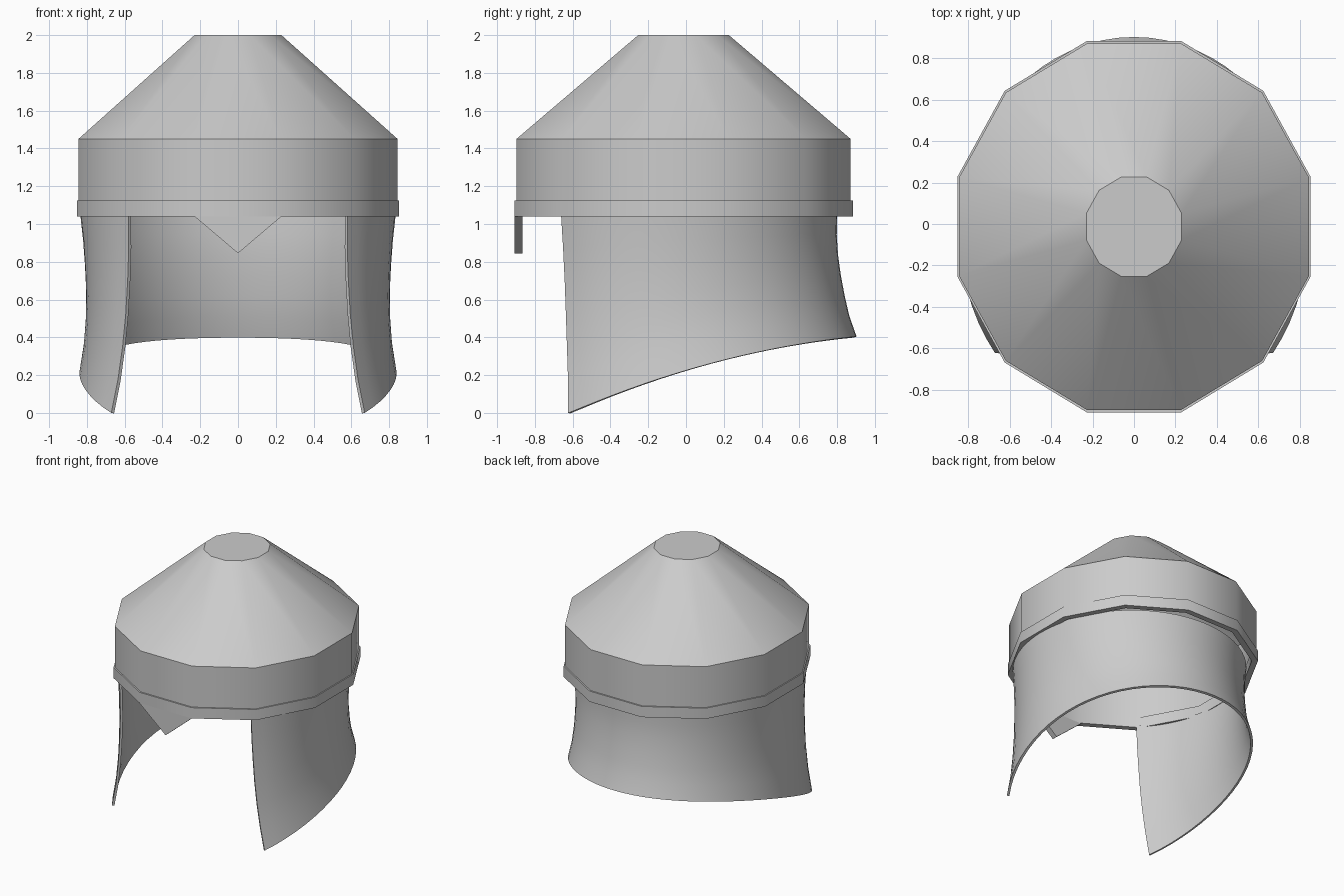
import bpy, bmesh
from math import sin, cos, pi, radians

cube = bpy.data.objects.get("Cube")
if cube:
    bpy.data.objects.remove(cube, do_unlink=True)

steel = bpy.data.materials.new("grey steel")
steel.use_nodes = True
GREY = (0.6, 0.6, 0.6, 1)
steel.diffuse_color = GREY
steel.node_tree.nodes["Principled BSDF"].inputs["Base Color"].default_value = GREY

SIDES = 12
CENTRE_Y = -0.013


def finish(name, bm, thickness=0):
    """Turn a bmesh into a shaded object, thickened inward if asked."""
    if not thickness:
        bmesh.ops.recalc_face_normals(bm, faces=bm.faces)
    mesh = bpy.data.meshes.new(name)
    bm.to_mesh(mesh)
    bm.free()
    mesh.materials.append(steel)
    obj = bpy.data.objects.new(name, mesh)
    bpy.context.collection.objects.link(obj)
    bpy.ops.object.select_all(action='DESELECT')
    obj.select_set(True)
    bpy.context.view_layer.objects.active = obj
    if thickness:
        mod = obj.modifiers.new("thickness", 'SOLIDIFY')
        mod.thickness = thickness
        mod.offset = -1
        bpy.ops.object.modifier_apply(modifier=mod.name)
    bpy.ops.object.shade_smooth_by_angle(angle=radians(40))
    return obj


def ring(bm, half_x, half_y, z):
    """Twelve-sided ring, given its half widths across the flats."""
    k = 1 / cos(pi / SIDES)
    angles = [2 * pi * (i + 0.5) / SIDES for i in range(SIDES)]
    return [bm.verts.new((half_x * k * cos(a), CENTRE_Y + half_y * k * sin(a), z))
            for a in angles]


def bridge(bm, a, b):
    for i in range(len(a)):
        j = (i + 1) % len(a)
        bm.faces.new((a[i], a[j], b[j], b[i]))


# Hollow crown: upright wall, cone and flat top, with an inner skin
bm = bmesh.new()
profile = [(0.23, 0.24, 2.0), (0.845, 0.885, 1.45), (0.845, 0.885, 1.12),
           (0.82, 0.86, 1.12), (0.82, 0.86, 1.44), (0.22, 0.23, 1.975)]
rings = [ring(bm, *p) for p in profile]
for a, b in zip(rings, rings[1:]):
    bridge(bm, a, b)
bm.faces.new(rings[0])
bm.faces.new(rings[-1])
finish("crown", bm)

# Brow band around the bottom of the crown
bm = bmesh.new()
profile = [(0.853, 0.896, 1.125), (0.853, 0.896, 1.04),
           (0.81, 0.853, 1.04), (0.81, 0.853, 1.125)]
rings = [ring(bm, *p) for p in profile]
for a, b in zip(rings, rings[1:] + rings[:1]):
    bridge(bm, a, b)
finish("brow_band", bm)

# Pointed nose guard hanging from the front of the band
bm = bmesh.new()
outline = [(-0.23, 1.04), (0, 0.845), (0.23, 1.04)]
front, back = [[bm.verts.new((x, y, z)) for x, z in outline]
               for y in (CENTRE_Y - 0.896, CENTRE_Y - 0.853)]
bridge(bm, front, back)
bm.faces.new(front)
bm.faces.new(back)
finish("nose_guard", bm)

# Flared cheek and neck guard, open at the front, with a sloping lower edge
FLARE = [(0.835, 0.85), (0.82, 0.848), (0.81, 0.855), (0.804, 0.87),
         (0.806, 0.89), (0.817, 0.915), (0.84, 0.953)]
COLUMNS = 48
bm = bmesh.new()
grid = []
bottom_half_x, bottom_half_y = FLARE[-1]
for r, (half_x, half_y) in enumerate(FLARE):
    t = r / (len(FLARE) - 1)
    row = []
    for c in range(COLUMNS + 1):
        side = 2 * c / COLUMNS - 1
        angle = pi / 2 + side * radians(136 - 9 * t ** 1.3)
        # height of the lower edge below this column
        low_angle = pi / 2 + side * radians(127)
        reach = 0.57 + bottom_half_y * sin(low_angle)
        low = max(0, 0.43 * reach - 0.108 * reach ** 2)
        z = 1.05 + (low - 1.05) * t
        row.append(bm.verts.new((half_x * cos(angle), -0.05 + half_y * sin(angle), z)))
    grid.append(row)
for upper, lower in zip(grid, grid[1:]):
    for c in range(COLUMNS):
        bm.faces.new((upper[c], lower[c], lower[c + 1], upper[c + 1]))
finish("neck_guard", bm, 0.018)
